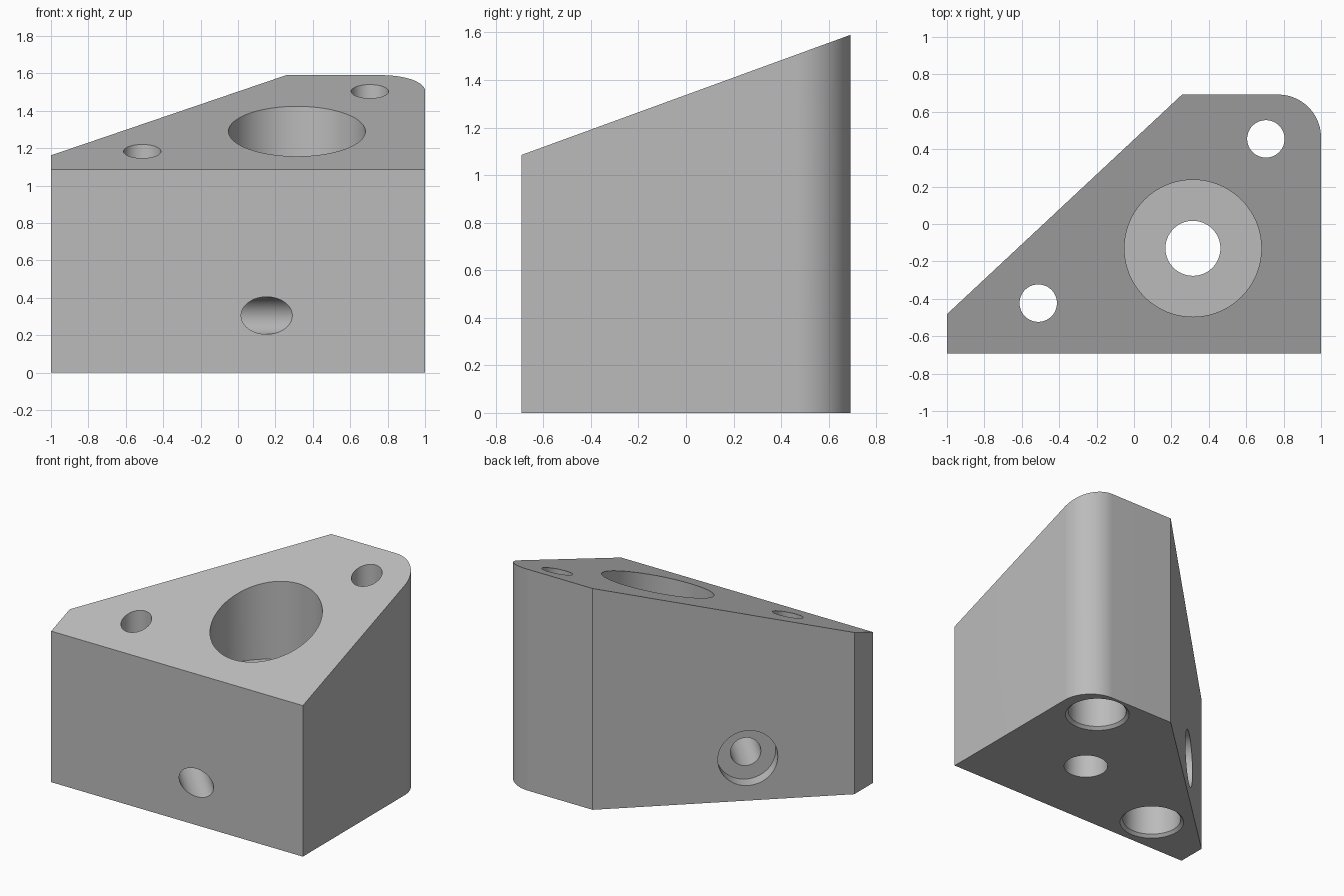
import bpy, bmesh
from math import sin, cos, pi, radians
from mathutils import Vector, Matrix

if "Cube" in bpy.data.objects:
    bpy.data.objects.remove(bpy.data.objects["Cube"])

FRONT, BACK = -0.692, 0.692
FRONT_HEIGHT, BACK_HEIGHT = 1.085, 1.59

grey = bpy.data.materials.new("grey")
grey.use_nodes = True
colour = (0.5, 0.5, 0.5, 1)
grey.diffuse_color = colour
grey.node_tree.nodes["Principled BSDF"].inputs["Base Color"].default_value = colour


def make_object(name, bm):
    bmesh.ops.recalc_face_normals(bm, faces=bm.faces)
    mesh = bpy.data.meshes.new(name)
    bm.to_mesh(mesh)
    bm.free()
    mesh.materials.append(grey)
    obj = bpy.data.objects.new(name, mesh)
    bpy.context.collection.objects.link(obj)
    return obj


def turned_cutter(name, profile, matrix, sides=80):
    """Solid of revolution about local z from (radius, height) points."""
    bm = bmesh.new()
    rings = [[bm.verts.new((r * cos(2 * pi * i / sides), r * sin(2 * pi * i / sides), z))
              for i in range(sides)] for r, z in profile]
    for low, high in zip(rings, rings[1:]):
        for i in range(sides):
            j = (i + 1) % sides
            bm.faces.new((low[i], low[j], high[j], high[i]))
    bm.faces.new(rings[0][::-1])
    bm.faces.new(rings[-1])
    bm.transform(matrix)
    obj = make_object(name, bm)
    obj.hide_render = True
    return obj


# Block: outline with one rounded corner, under a sloping top
radius = 0.23
wall_start, wall_end = Vector((-1, -0.482, 0)), Vector((0.257, BACK, 0))
outline = [(-1, FRONT), (1, FRONT)]
for i in range(25):
    a = radians(90 * i / 24)
    outline.append((1 - radius + radius * cos(a), BACK - radius + radius * sin(a)))
outline += [wall_end.xy, wall_start.xy]

slope = (BACK_HEIGHT - FRONT_HEIGHT) / (BACK - FRONT)
bm = bmesh.new()
base = bm.faces.new([bm.verts.new((x, y, 0)) for x, y in outline])
top = bmesh.ops.extrude_face_region(bm, geom=[base])
for v in top["geom"]:
    if isinstance(v, bmesh.types.BMVert):
        v.co.z = FRONT_HEIGHT + slope * (v.co.y - FRONT)
block = make_object("sloped_block", bm)

# Main bore with a smaller hole through its floor
cutters = [turned_cutter("main_bore_cutter",
                         [(0.147, -0.1), (0.147, 0.85), (0.366, 0.85), (0.366, 2)],
                         Matrix.Translation((0.315, -0.13, 0)))]

# Two mounting holes, counterbored and chamfered from below
for name, x, y in (("left", 0.705, 0.455), ("right", -0.512, -0.423)):
    cutters.append(turned_cutter(name + "_mounting_hole_cutter",
                                 [(0.235, -0.02), (0.195, 0.02), (0.195, 0.4),
                                  (0.1, 0.4), (0.1, 2)],
                                 Matrix.Translation((x, y, 0))))

# Cross hole, square to the slanted wall and counterbored there
along = (wall_end - wall_start).normalized()
inward = Vector((along.y, -along.x, 0))
turn = inward.to_track_quat('Z', 'Y').to_matrix().to_4x4()
cutters.append(turned_cutter("cross_hole_cutter",
                             [(0.197, -0.1), (0.197, 0.1), (0.1, 0.1), (0.1, 1.3)],
                             Matrix.Translation((-0.488, -0.005, 0.305)) @ turn))

bpy.ops.object.select_all(action='DESELECT')
block.select_set(True)
bpy.context.view_layer.objects.active = block
for cutter in cutters:
    cut = block.modifiers.new(cutter.name, 'BOOLEAN')
    cut.operation = 'DIFFERENCE'
    cut.solver = 'EXACT'
    cut.object = cutter
    bpy.ops.object.modifier_apply(modifier=cut.name)
    bpy.data.objects.remove(cutter)

bpy.ops.object.shade_smooth_by_angle(angle=radians(25))
